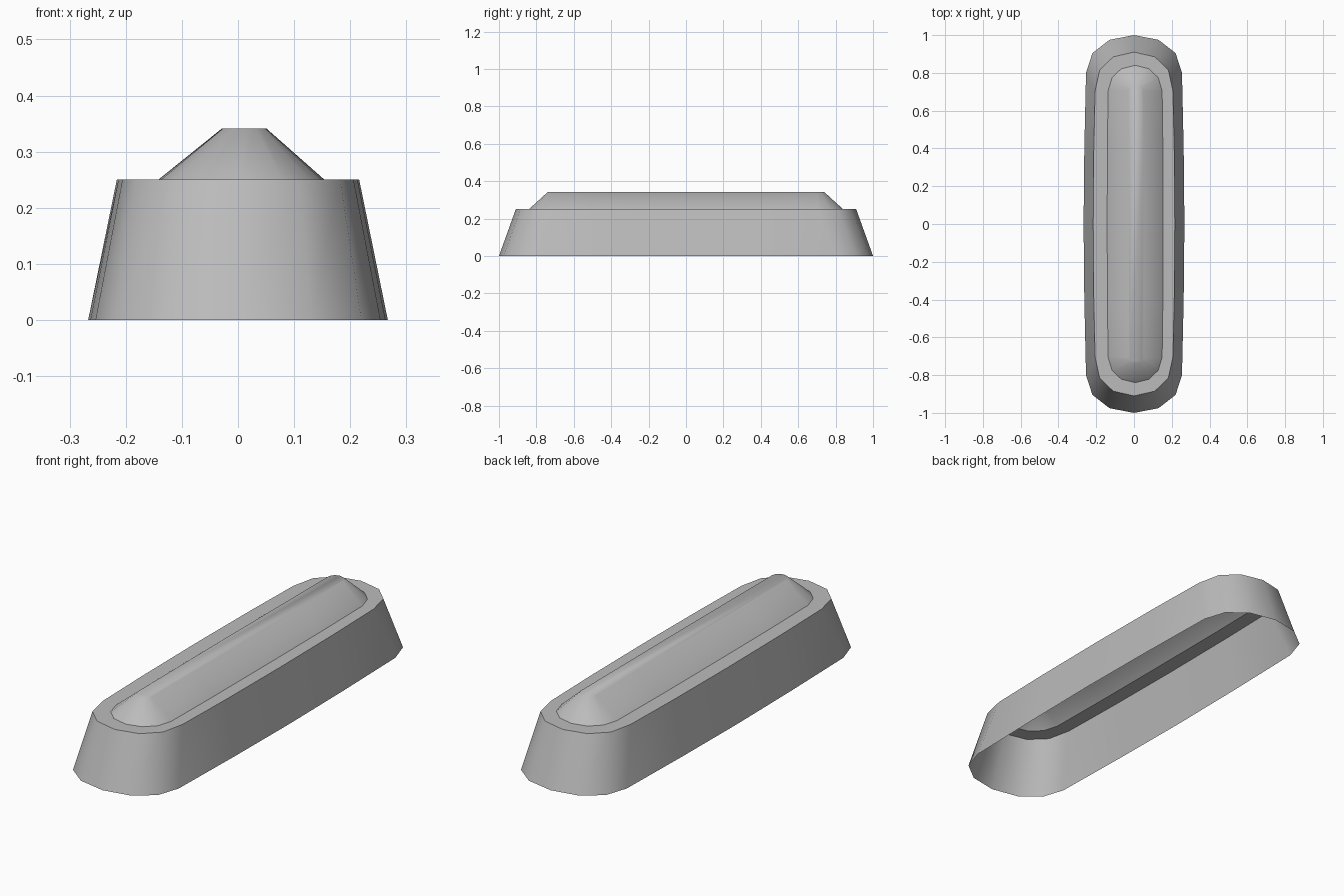
import bpy
import bmesh

cube = bpy.data.objects.get("Cube")
if cube:
    bpy.data.objects.remove(cube, do_unlink=True)

grey = bpy.data.materials.new("plain grey")
grey.use_nodes = True
colour = (0.5, 0.5, 0.5, 1)
grey.diffuse_color = colour
grey.node_tree.nodes["Principled BSDF"].inputs["Base Color"].default_value = colour


def outline(quarter, z, shift=0.0):
    """Mirror a quarter profile (end tip to middle of side) into a closed ring."""
    back_right = quarter
    front_right = [(x, -y) for x, y in reversed(quarter[:-1])]
    right = back_right + front_right
    left = [(-x, y) for x, y in reversed(right[1:-1])]
    return [(x + shift, y, z) for x, y in right + left]


def loft(name, rings, capped=False):
    """Skin neighbouring rings, with an optional flat cap on the last."""
    bm = bmesh.new()
    loops = [[bm.verts.new(p) for p in ring] for ring in rings]
    for low, high in zip(loops, loops[1:]):
        n = len(low)
        for i in range(n):
            j = (i + 1) % n
            bm.faces.new((low[j], low[i], high[i], high[j]))
    if capped:
        bm.faces.new(list(reversed(loops[-1])))
    for face in bm.faces:
        face.smooth = True
    mesh = bpy.data.meshes.new(name)
    bm.to_mesh(mesh)
    bm.free()
    mesh.materials.append(grey)
    obj = bpy.data.objects.new(name, mesh)
    bpy.context.collection.objects.link(obj)
    return obj


# Rounded outlines from the floor up to the crest
foot = outline([(0, 1), (0.13, 0.975), (0.22, 0.905), (0.254, 0.8),
                (0.263, 0.4), (0.267, 0)], 0)
rim = outline([(0, 0.91), (0.11, 0.885), (0.182, 0.815), (0.206, 0.705),
               (0.213, 0.4), (0.216, 0)], 0.25)
dome_base = outline([(0, 0.84), (0.073, 0.822), (0.122, 0.775), (0.143, 0.705),
                     (0.147, 0.4), (0.148, 0)], 0.25, 0.006)
crest = outline([(0, 0.74), (0.02, 0.735), (0.033, 0.722), (0.038, 0.705),
                 (0.039, 0.4), (0.04, 0)], 0.341, 0.011)

# Sloping wall, open underneath
loft("outer_wall", [foot, rim])

# Flat shelf around the dome
loft("ledge", [rim, dome_base])

# Soft raised dome with a narrow flat crest
loft("dome", [dome_base, crest], capped=True)
